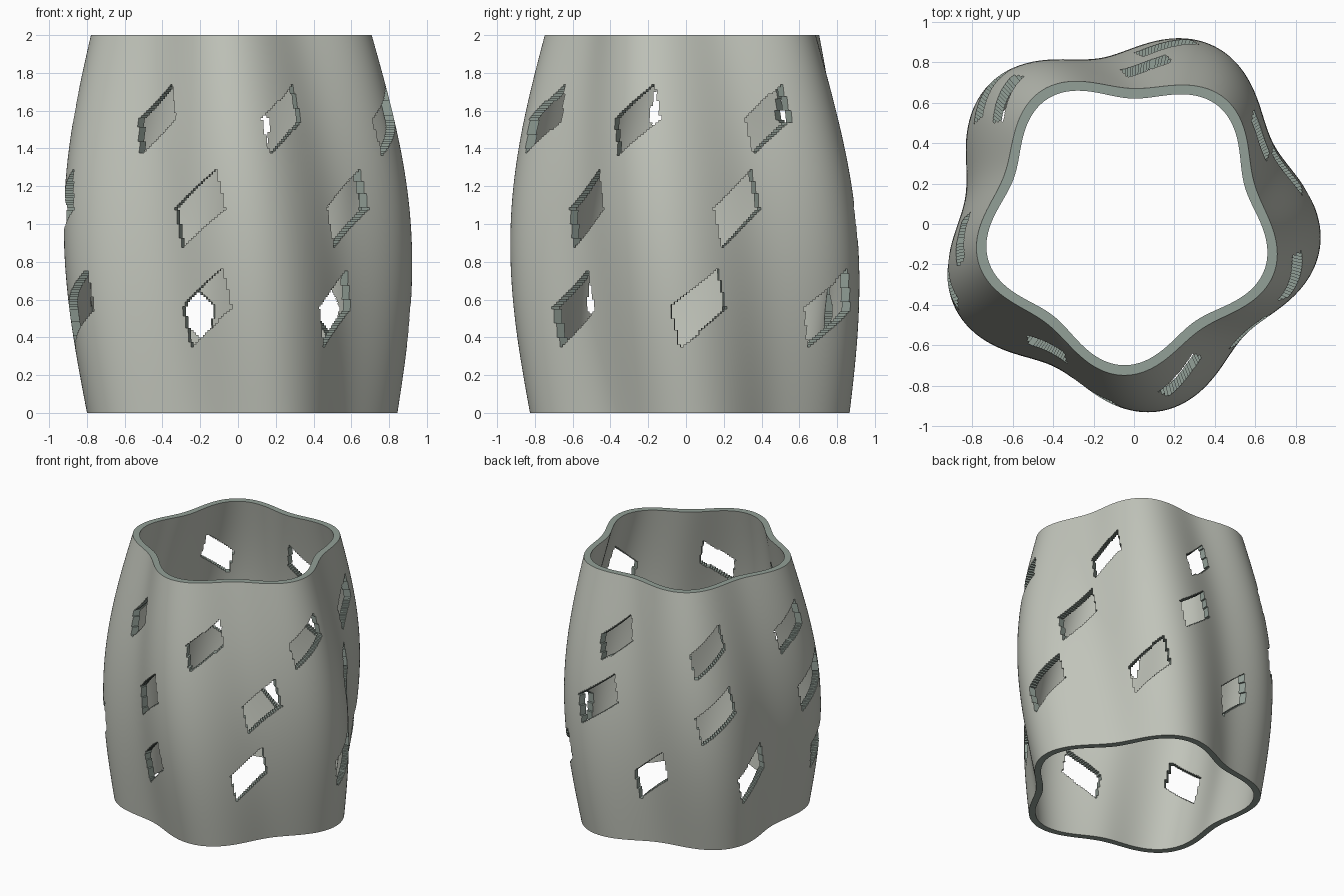
import bpy, bmesh
from math import sin, cos, pi, radians

cube = bpy.data.objects.get("Cube")
if cube:
    bpy.data.objects.remove(cube, do_unlink=True)

COLS, ROWS, HEIGHT, WALL = 360, 160, 2.0, 0.05
AXIS_X, AXIS_Y = -0.03, 0.02
LEAN = 14  # degrees the window sides lean per unit of height

# Window rows: centre height, count, first angle, half width in degrees, half height, rise
WINDOW_ROWS = [
    (0.555, 7, 3.2, 9.4, 0.108, 0.205),
    (1.08, 6, 18.0, 9.6, 0.108, 0.205),
    (1.555, 7, 32.2, 9.0, 0.095, 0.185),
]


def radius(angle, z):
    """Barrel profile with five lobes that twist as they climb."""
    barrel = 0.807 - 0.049 * z + 0.123 * sin(pi * z / HEIGHT)
    return barrel * (1 + 0.083 * cos(5 * (angle - radians(72 - 10 * z))))


def is_window(degrees, z):
    """True inside one of the slanted windows."""
    for z0, count, start, half_w, half_h, rise in WINDOW_ROWS:
        step = 360 / count
        u = degrees - start + LEAN * (z - z0)
        u = (u + step / 2) % step - step / 2
        if abs(u) < half_w and abs(z - z0 - rise * u / (2 * half_w)) < half_h:
            return True
    return False


def material(name, color):
    mat = bpy.data.materials.new(name)
    mat.use_nodes = True
    mat.diffuse_color = color
    mat.node_tree.nodes["Principled BSDF"].inputs["Base Color"].default_value = color
    return mat


bm = bmesh.new()


def layer(inset):
    """Grid of wall vertices, set in from the outer surface."""
    grid = []
    for j in range(ROWS + 1):
        z = HEIGHT * j / ROWS
        ring = []
        for i in range(COLS):
            a = 2 * pi * i / COLS
            r = radius(a, z) - inset
            ring.append(bm.verts.new((AXIS_X + r * cos(a), AXIS_Y + r * sin(a), z)))
        grid.append(ring)
    return grid


outer, inner = layer(0), layer(WALL)
solid = [[not is_window((i + 0.5) * 360 / COLS, (j + 0.5) * HEIGHT / ROWS)
          for i in range(COLS)] for j in range(ROWS)]


def filled(j, i):
    return 0 <= j < ROWS and solid[j][i % COLS]


# Outer skin, inner skin, and the rim and window edges between them
for j in range(ROWS):
    for i in range(COLS):
        if not solid[j][i]:
            continue
        n = (i + 1) % COLS
        corners = [(j, i), (j, n), (j + 1, n), (j + 1, i)]
        bm.faces.new([outer[b][a] for b, a in corners])
        bm.faces.new([inner[b][a] for b, a in reversed(corners)])
        neighbours = [(j - 1, i), (j, i + 1), (j + 1, i), (j, i - 1)]
        for k, cell in enumerate(neighbours):
            if not filled(*cell):
                (b0, a0), (b1, a1) = corners[k], corners[(k + 1) % 4]
                edge = bm.faces.new((outer[b1][a1], outer[b0][a0],
                                     inner[b0][a0], inner[b1][a1]))
                edge.material_index = 1

loose = [v for v in bm.verts if not v.link_faces]
bmesh.ops.delete(bm, geom=loose, context='VERTS')

mesh = bpy.data.meshes.new("lantern_wall")
bm.to_mesh(mesh)
bm.free()
mesh.materials.append(material("warm grey", (0.53, 0.55, 0.49, 1)))
mesh.materials.append(material("green grey cut edge", (0.29, 0.35, 0.31, 1)))
wall = bpy.data.objects.new("lantern_wall", mesh)
bpy.context.collection.objects.link(wall)

bpy.ops.object.select_all(action='DESELECT')
wall.select_set(True)
bpy.context.view_layer.objects.active = wall
bpy.ops.object.shade_smooth_by_angle(angle=radians(30))
